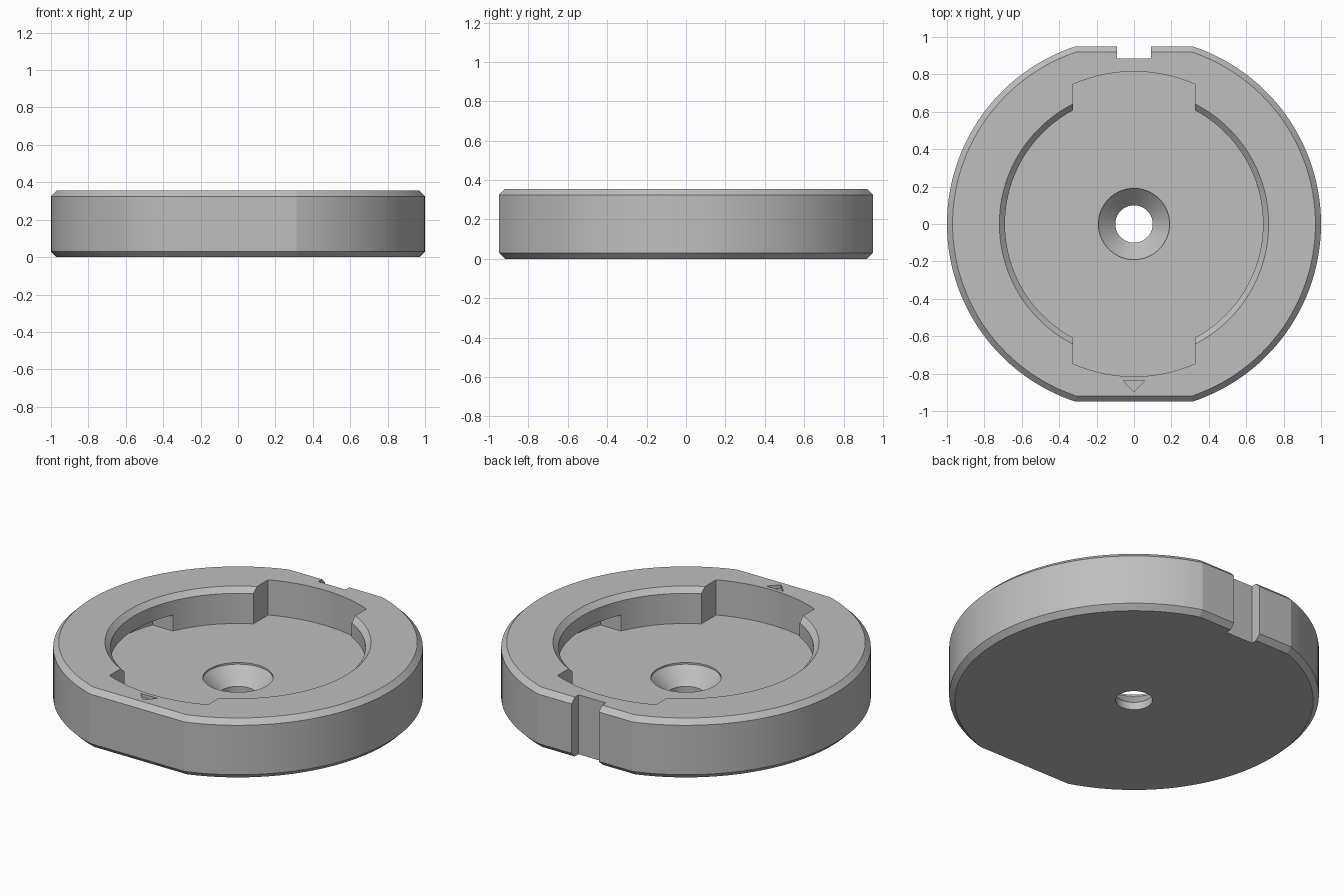
import bpy
import bmesh
from math import asin, cos, sin, pi, sqrt

cube = bpy.data.objects.get("Cube")
if cube:
    bpy.data.objects.remove(cube, do_unlink=True)

HEIGHT, FLOOR, LIP, BEVEL = 0.355, 0.145, 0.24, 0.03
BORE, POCKET, SLOT = 0.69, 0.815, 0.325
ABOVE = 0.5

grey = bpy.data.materials.new("plain_grey")
grey.use_nodes = True
colour = (0.52, 0.52, 0.52, 1)
grey.diffuse_color = colour
grey.node_tree.nodes["Principled BSDF"].inputs["Base Color"].default_value = colour


def arc(radius, start, end, steps):
    """Points along an arc, both ends included."""
    angles = [start + (end - start) * i / steps for i in range(steps + 1)]
    return [(radius * cos(a), radius * sin(a)) for a in angles]


def circle(radius, steps=128):
    return arc(radius, 0, 2 * pi, steps)[:-1]


def flatted_disc(radius, flat):
    """Circle cut by two flats facing front and back."""
    a = asin(flat / radius)
    return arc(radius, -a, a, 56) + arc(radius, pi - a, pi + a, 56)


def loft(name, layers):
    """Closed solid through (outline, height) layers, bottom to top."""
    bm = bmesh.new()
    rings = [[bm.verts.new((x, y, z)) for x, y in outline] for outline, z in layers]
    n = len(rings[0])
    bm.faces.new(rings[0][::-1])
    bm.faces.new(rings[-1])
    for low, high in zip(rings, rings[1:]):
        for i in range(n):
            j = (i + 1) % n
            bm.faces.new((low[i], low[j], high[j], high[i]))
    bmesh.ops.recalc_face_normals(bm, faces=bm.faces)
    mesh = bpy.data.meshes.new(name)
    bm.to_mesh(mesh)
    bm.free()
    mesh.materials.append(grey)
    obj = bpy.data.objects.new(name, mesh)
    bpy.context.collection.objects.link(obj)
    return obj


def prism(name, outline, bottom, top):
    return loft(name, [(outline, bottom), (outline, top)])


def box_outline(x0, x1, y0, y1):
    return [(x0, y0), (x1, y0), (x1, y1), (x0, y1)]


# Chamfered round body with two flats
wide = flatted_disc(1, 0.95)
narrow = flatted_disc(1 - BEVEL, 0.95 - BEVEL)
body = loft("locking_ring_base", [(narrow, 0), (wide, BEVEL),
                                  (wide, HEIGHT - BEVEL), (narrow, HEIGHT)])

# Central bore with a chamfered mouth
mouth = BORE + BEVEL
cutters = [loft("bore_cutter", [(circle(BORE), FLOOR), (circle(BORE), HEIGHT - BEVEL),
                                (circle(mouth), HEIGHT), (circle(mouth), ABOVE)])]

# Entry slots at front and back
half = asin(SLOT / POCKET)
slot = arc(POCKET, pi / 2 - half, pi / 2 + half, 24) + \
    arc(POCKET, 1.5 * pi - half, 1.5 * pi + half, 24)
cutters.append(prism("slot_cutter", slot, FLOOR, ABOVE))

# Undercut tracks below the lip, each ending at a flat stop
STOP = 0.284
track = arc(POCKET, pi - asin(STOP / POCKET), 1.5 * pi - half, 40)
track += [(-0.2, -0.7), (-0.2, STOP)]
for side, turn in (("right", 1), ("left", -1)):
    outline = [(x * turn, y * turn) for x, y in track]
    cutters.append(prism(side + "_track_cutter", outline, FLOOR, LIP))

# Countersunk screw hole
cutters.append(loft("screw_hole_cutter", [
    (circle(0.1, 64), -0.1), (circle(0.1, 64), 0.045),
    (circle(0.19, 64), 0.135), (circle(0.19, 64), 0.2)]))

# Key notch at the back and engraved arrow at the front
cutters.append(prism("notch_cutter", box_outline(-0.09, 0.09, 0.885, 1.1), -0.1, ABOVE))
arrow = [(-0.057, -0.838), (0, -0.897), (0.057, -0.838)]
cutters.append(prism("arrow_cutter", arrow, HEIGHT - 0.02, ABOVE))

# Cut everything out of the body
bpy.context.view_layer.objects.active = body
for cutter in cutters:
    cutter.hide_render = True
    mod = body.modifiers.new(cutter.name, "BOOLEAN")
    mod.operation = "DIFFERENCE"
    mod.solver = "EXACT"
    mod.object = cutter
    bpy.ops.object.modifier_apply(modifier=mod.name)
    bpy.data.objects.remove(cutter, do_unlink=True)

# Smooth round walls, crisp edges
bpy.ops.object.select_all(action="DESELECT")
body.select_set(True)
bpy.ops.object.shade_smooth_by_angle(angle=0.2)
